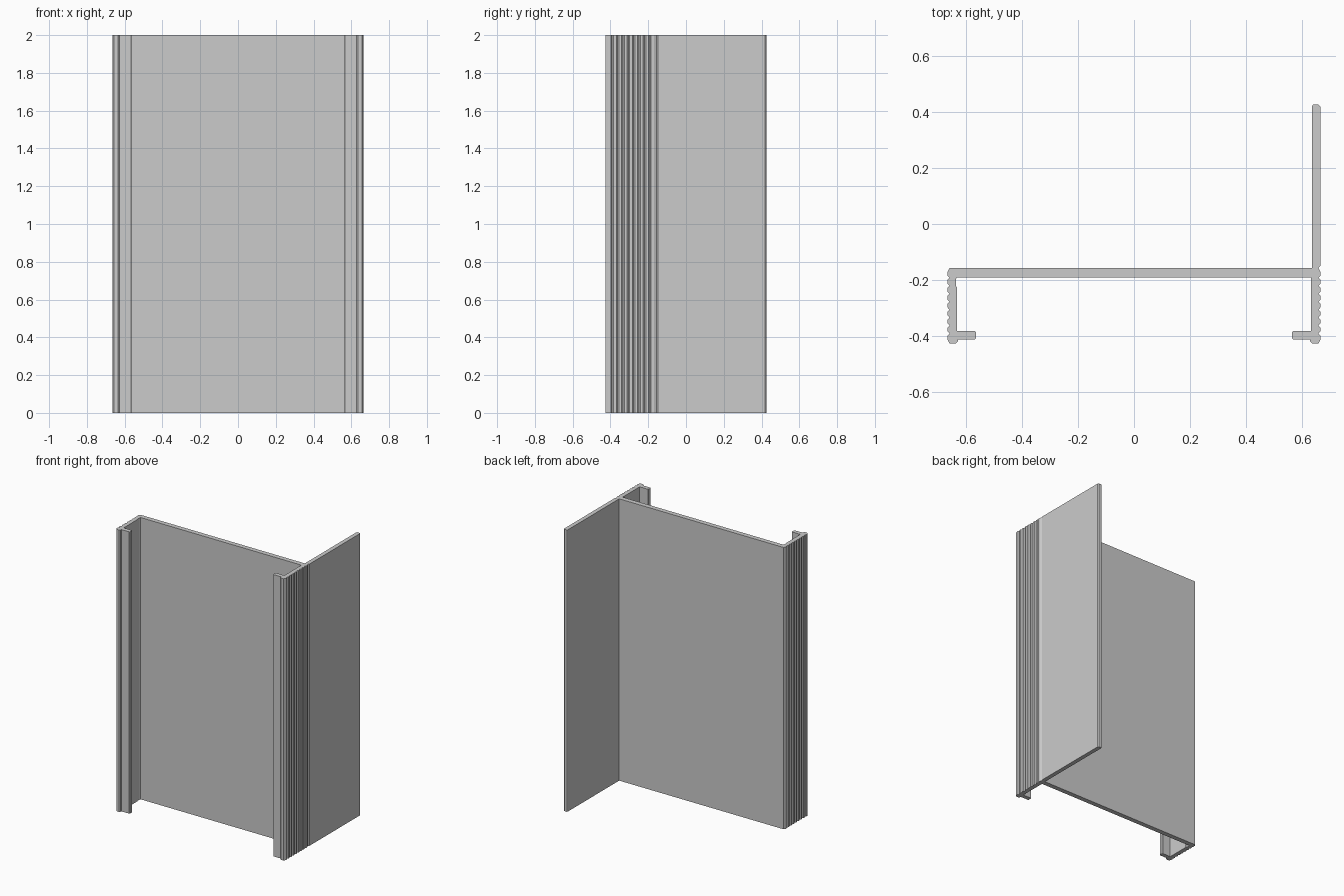
import bpy
import bmesh

cube = bpy.data.objects.get("Cube")
if cube:
    bpy.data.objects.remove(cube)

HEIGHT = 2.0
OUT, INNER, LIP = 0.664, 0.631, 0.563       # wall faces and lip tip in x
FRONT, BACK = -0.426, 0.426                 # overall depth
WEB_FRONT, WEB_BACK = -0.19, -0.156         # cross web
LIP_FRONT, LIP_BACK = -0.411, -0.381        # inturned lips
C = 0.007                                   # edge chamfer
RIBS = 9


def ribbed_side():
    """Outer wall face from front to back, as rounded ribs with V grooves."""
    start, end = FRONT + C, WEB_BACK - C
    pitch = (end - start) / RIBS
    pts = []
    for i in range(RIBS):
        y = start + i * pitch
        pts += [(OUT, y + 0.25 * pitch), (OUT, y + 0.75 * pitch)]
        if i < RIBS - 1:
            pts.append((OUT - C, y + pitch))
    return pts


def lip_and_foot():
    """Inner side of one wall, from the web forward around the lip to the foot."""
    t = 0.004
    return [(INNER, WEB_FRONT), (INNER, LIP_BACK),
            (LIP + t, LIP_BACK), (LIP, LIP_BACK - t),
            (LIP, LIP_FRONT + t), (LIP + t, LIP_FRONT),
            (INNER - 0.003, LIP_FRONT), (INNER - 0.003, FRONT + C),
            (INNER + t, FRONT), (OUT - C, FRONT)]


def mirrored(points):
    return [(-x, y) for x, y in reversed(points)]


# Left wall, tall rear fin, web and short right wall as one closed section
fin = [(OUT - C, WEB_BACK), (OUT, WEB_BACK + C),
       (OUT, BACK - C), (OUT - C, BACK),
       (INNER + 2 * C / 2, BACK), (INNER + 0.003, BACK - C),
       (INNER + 0.003, WEB_BACK)]
inner_ridge = [(-INNER, LIP_BACK), (-INNER, -0.226),
               (-INNER - 0.004, -0.222), (-INNER - 0.004, -0.198),
               (-INNER, WEB_FRONT)]
right_inner = mirrored(lip_and_foot())
right_inner = right_inner[:-2] + inner_ridge
section = (lip_and_foot() + ribbed_side() + fin
           + [(-OUT + C, WEB_BACK)] + mirrored(ribbed_side()) + right_inner)

# Extrude the section to full height
bm = bmesh.new()
base = bm.faces.new([bm.verts.new((x, y, 0)) for x, y in section])
extruded = bmesh.ops.extrude_face_region(bm, geom=[base], use_keep_orig=True)
top = [v for v in extruded["geom"] if isinstance(v, bmesh.types.BMVert)]
bmesh.ops.translate(bm, verts=top, vec=(0, 0, HEIGHT))
bmesh.ops.recalc_face_normals(bm, faces=bm.faces)

mesh = bpy.data.meshes.new("extruded_channel")
bm.to_mesh(mesh)
bm.free()
channel = bpy.data.objects.new("extruded_channel", mesh)
bpy.context.scene.collection.objects.link(channel)

# Plain grey finish
grey = bpy.data.materials.new("plain_grey")
grey.use_nodes = True
colour = (0.6, 0.6, 0.6, 1)
grey.diffuse_color = colour
grey.node_tree.nodes["Principled BSDF"].inputs["Base Color"].default_value = colour
mesh.materials.append(grey)
